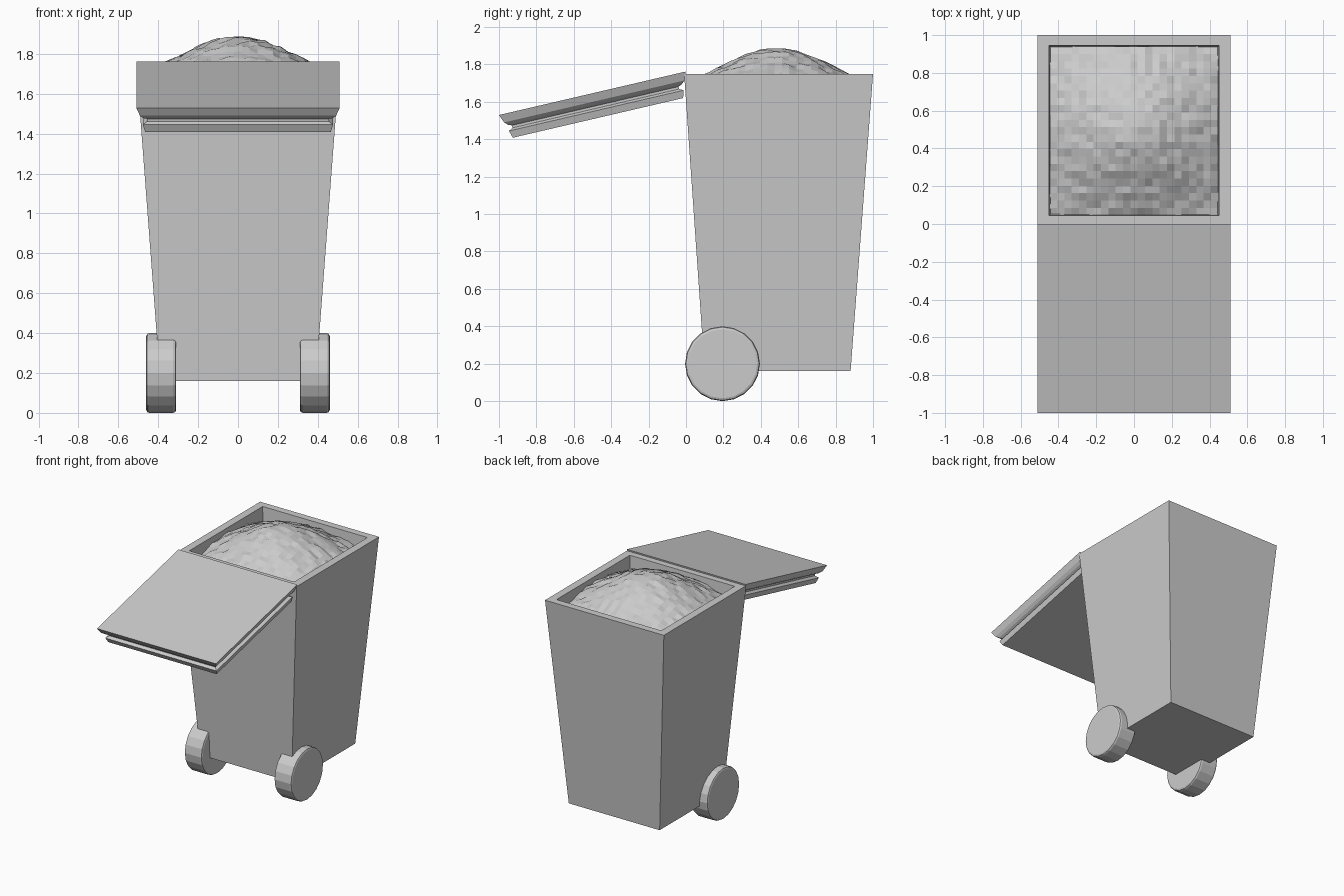
import bpy, bmesh, math, random
from mathutils import Matrix, Vector

if "Cube" in bpy.data.objects:
    bpy.data.objects.remove(bpy.data.objects["Cube"])

random.seed(4)


def finish(name, bm):
    bmesh.ops.recalc_face_normals(bm, faces=bm.faces)
    mesh = bpy.data.meshes.new(name)
    bm.to_mesh(mesh)
    bm.free()
    obj = bpy.data.objects.new(name, mesh)
    bpy.context.collection.objects.link(obj)
    return obj


def loft_rects(name, rings):
    """Skin a stack of rectangles (half_x, y_min, y_max, z), capped at both ends."""
    bm = bmesh.new()
    loops = [[bm.verts.new((x, y, z)) for x, y in
              ((-hx, y0), (hx, y0), (hx, y1), (-hx, y1))]
             for hx, y0, y1, z in rings]
    for a, b in zip(loops, loops[1:]):
        for i in range(4):
            j = (i + 1) % 4
            bm.faces.new((a[i], a[j], b[j], b[i]))
    bm.faces.new(loops[0])
    bm.faces.new(loops[-1])
    return finish(name, bm)


# Tapered hollow body: outer wall, rim, inner wall, floor
loft_rects("bin_body", [
    (0.39, 0.10, 0.88, 0.16),
    (0.51, -0.01, 1.00, 1.75),
    (0.45, 0.045, 0.945, 1.75),
    (0.34, 0.15, 0.83, 0.22),
])

# Open lid: stepped edge given as (depth, inset), tilted down from the hinge
length = 1.025
edge = [(0, 0), (0.045, 0.018), (0.062, 0.036), (0.07, 0.055),
        (0.083, 0.055), (0.095, 0.033), (0.135, 0.045)]
lid = loft_rects("lid", [(0.51 - i, -length + i, -i, -d) for d, i in edge])
lid.data.transform(Matrix.Translation((0, -0.002, 1.762)) @
                   Matrix.Rotation(math.radians(13.1), 4, 'X'))

# Bumpy heap of rubbish filling the opening
bm = bmesh.new()
bmesh.ops.create_grid(bm, x_segments=23, y_segments=23, size=0.446,
                      matrix=Matrix.Translation((0, 0.493, 0)))
for v in bm.verts:
    r = (v.co - Vector((0, 0.485, 0))).length
    t = max(0.0, 1 - r / 0.7)
    v.co.z = 1.64 + 0.245 * t * t * (3 - 2 * t) + random.uniform(-0.009, 0.009)
heap = finish("rubbish_heap", bm)
if heap.data.polygons[0].normal.z < 0:
    heap.data.flip_normals()

# Pair of wheels, mirrored, with rounded tread edges
bm = bmesh.new()
bmesh.ops.create_cone(bm, cap_ends=True, segments=20, radius1=0.2, radius2=0.2,
                      depth=0.15,
                      matrix=Matrix.Translation((0.385, 0.195, 0.2)) @
                      Matrix.Rotation(math.pi / 2, 4, 'Y'))
wheels = finish("wheels", bm)
bevel = wheels.modifiers.new("rounded_edges", 'BEVEL')
bevel.width = 0.015
bevel.segments = 2
bevel.limit_method = 'ANGLE'
bevel.angle_limit = math.radians(40)
wheels.modifiers.new("other_side", 'MIRROR')
